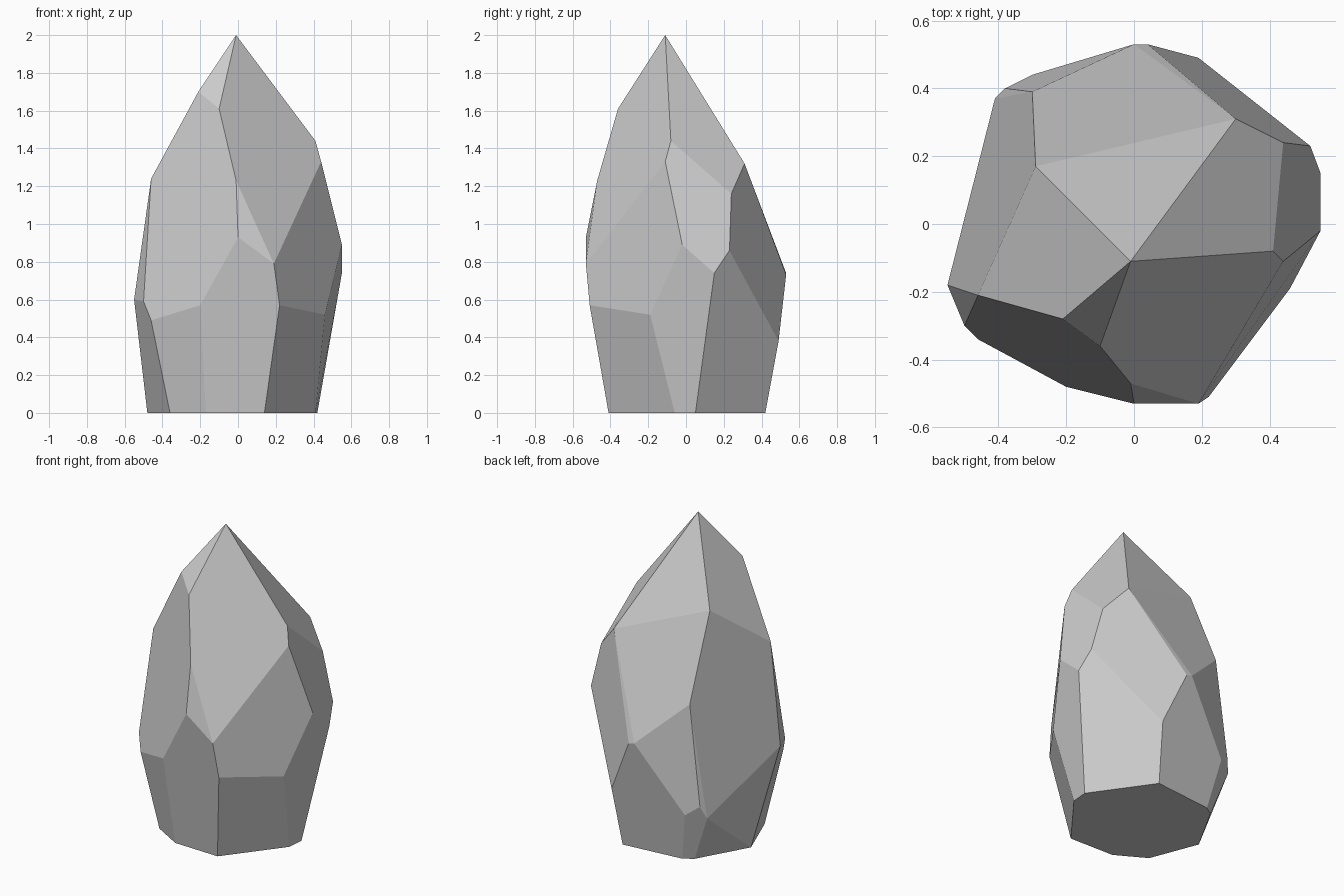
import bpy
import bmesh
from math import radians

# Remove only the default cube
cube = bpy.data.objects.get("Cube")
if cube:
    bpy.data.objects.remove(cube, do_unlink=True)

# Corner points of the cut stone, grouped by level
tip = [(-.01, -.11, 2)]
shoulder = [
    (-.21, -.28, 1.7), (-.1, -.36, 1.61), (-.29, .17, 1.54),
    (.41, -.08, 1.44), (.44, -.11, 1.33), (.3, .31, 1.32),
    (-.46, -.21, 1.24), (-.01, -.47, 1.23), (.44, .24, 1.16),
    (-.3, .39, 1.02),
]
waist = [
    (0, -.53, .93), (.55, -.02, .89), (.52, .23, .86), (.19, -.53, .79),
    (.55, .15, .74), (.04, .53, .73), (0, .53, .74),
    (-.55, -.18, .6), (-.5, -.3, .59), (-.2, -.48, .57), (.22, -.51, .57),
    (.46, -.19, .52), (-.46, -.34, .49),
    (.19, .49, .38), (-.38, .4, .38), (-.3, .44, .32), (-.41, .37, .3),
]
foot = [
    (.42, .05), (.16, .42), (-.24, .38), (-.3, .34), (-.48, .02),
    (-.36, -.29), (-.17, -.4), (.14, -.41), (.41, -.06),
]


def make_material(name, color):
    """One flat colour for viewport and render."""
    mat = bpy.data.materials.new(name)
    mat.use_nodes = True
    mat.diffuse_color = color
    mat.node_tree.nodes["Principled BSDF"].inputs["Base Color"].default_value = color
    return mat


def make_faceted_stone(name, points, merge_angle, material):
    """Wrap the points in a hull and merge nearly level triangles into facets."""
    bm = bmesh.new()
    for point in points:
        bm.verts.new(point)
    bmesh.ops.convex_hull(bm, input=bm.verts[:], use_existing_faces=False)
    loose = [v for v in bm.verts if not v.link_faces]
    bmesh.ops.delete(bm, geom=loose, context='VERTS')
    bmesh.ops.dissolve_limit(bm, angle_limit=merge_angle,
                             verts=bm.verts[:], edges=bm.edges[:])
    bmesh.ops.recalc_face_normals(bm, faces=bm.faces[:])
    mesh = bpy.data.meshes.new(name)
    bm.to_mesh(mesh)
    bm.free()
    mesh.materials.append(material)
    stone = bpy.data.objects.new(name, mesh)
    bpy.context.collection.objects.link(stone)
    return stone


# Pointed grey crystal with a flat base
grey = make_material("stone_grey", (.6, .6, .6, 1))
base = [(x, y, 0) for x, y in foot]
make_faceted_stone("crystal_stone", tip + shoulder + waist + base, radians(9), grey)
